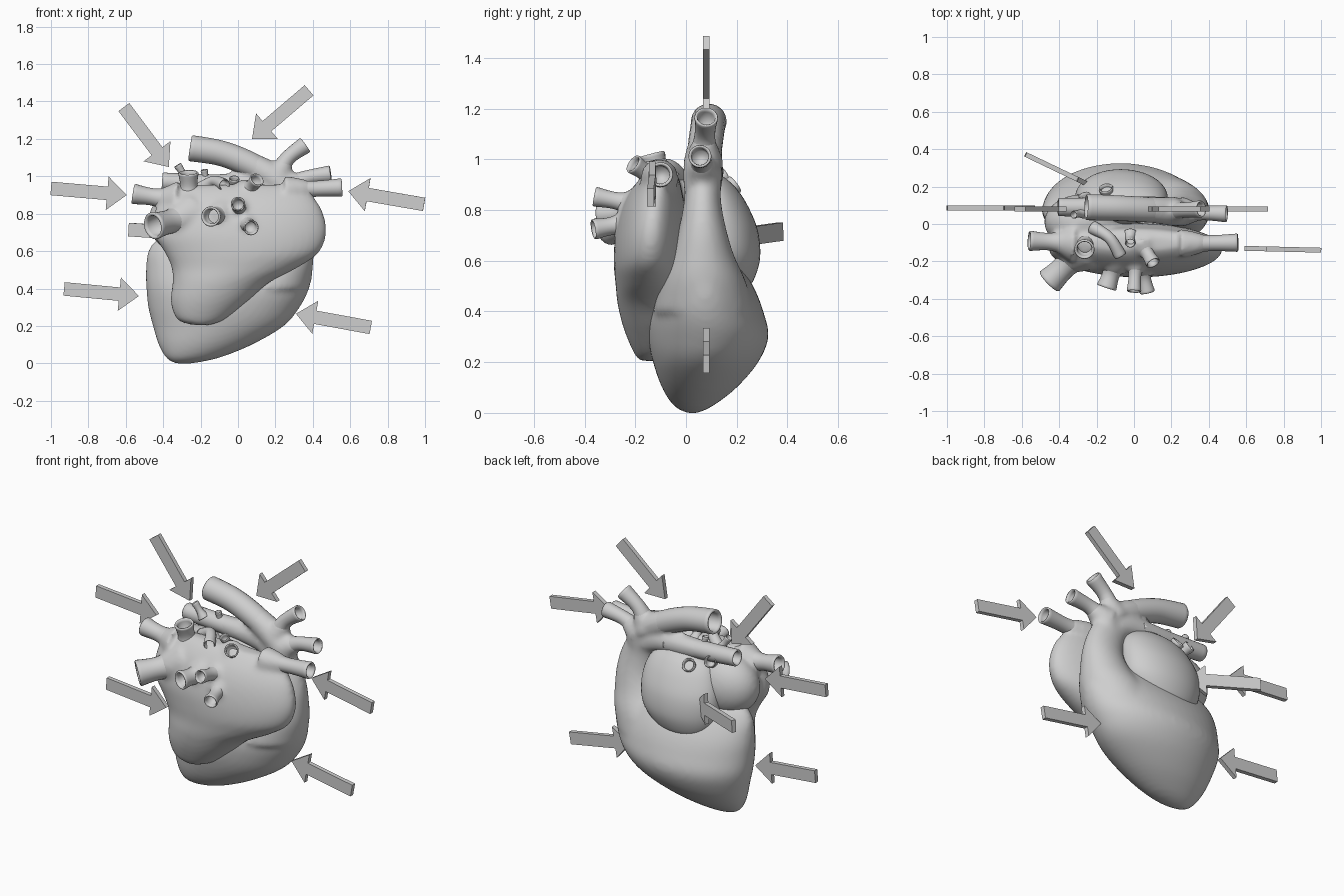
import bpy, bmesh, math
from mathutils import Vector

cube = bpy.data.objects.get("Cube")
if cube:
    bpy.data.objects.remove(cube, do_unlink=True)

GREY = (0.62, 0.62, 0.62, 1)
grey = bpy.data.materials.new("plain_grey")
grey.use_nodes = True
grey.diffuse_color = GREY
grey.node_tree.nodes["Principled BSDF"].inputs["Base Color"].default_value = GREY


def make_object(name, bm, smooth=True):
    bmesh.ops.recalc_face_normals(bm, faces=bm.faces)
    mesh = bpy.data.meshes.new(name)
    bm.to_mesh(mesh)
    bm.free()
    mesh.materials.append(grey)
    for p in mesh.polygons:
        p.use_smooth = smooth
    ob = bpy.data.objects.new(name, mesh)
    bpy.context.collection.objects.link(ob)
    return ob


def spline(keys, steps=6):
    """Smooth curve through tuples of any length."""
    out = []
    n = len(keys)
    for i in range(n - 1):
        a, b, c, d = (keys[max(0, min(n - 1, i + k))] for k in (-1, 0, 1, 2))
        for s in range(steps):
            t = s / steps
            out.append([0.5 * (2 * q + (r - p) * t + (2 * p - 5 * q + 4 * r - w) * t * t
                               + (3 * q - p - 3 * r + w) * t ** 3)
                        for p, q, r, w in zip(a, b, c, d)])
    return out + [list(keys[-1])]


def skin(bm, rings):
    """Join rings of points into a closed shell."""
    loops = [[bm.verts.new(p) for p in ring] for ring in rings]
    n = len(loops[0])
    for a, b in zip(loops, loops[1:]):
        for i in range(n):
            j = (i + 1) % n
            bm.faces.new((a[i], a[j], b[j], b[i]))
    bm.faces.new(loops[0])
    bm.faces.new(loops[-1])


def stack(bm, keys, sides=48):
    """Horizontal slices: z, left x, right x, front y, back y."""
    rings = []
    for z, x0, x1, y0, y1 in spline(keys):
        rings.append([Vector(((x0 + x1) / 2 + (x1 - x0) / 2 * math.cos(a),
                              (y0 + y1) / 2 + (y1 - y0) / 2 * math.sin(a), z))
                      for a in (2 * math.pi * i / sides for i in range(sides))])
    skin(bm, rings)


def tube(bm, keys, hollow=True, sides=24):
    """Round sweep along x, y, z, radius; the far end may be an open mouth."""
    pts = spline(keys)
    pos = [Vector(p[:3]) for p in pts]
    rad = [p[3] for p in pts]
    tan = [(pos[min(i + 1, len(pos) - 1)] - pos[max(i - 1, 0)]).normalized()
           for i in range(len(pos))]
    side = tan[0].orthogonal().normalized()
    rings = []

    def ring(c, t, r):
        up = t.cross(side)
        return [c + r * (math.cos(a) * side + math.sin(a) * up)
                for a in (2 * math.pi * i / sides for i in range(sides))]

    for i, t in enumerate(tan):
        if i:
            side = (tan[i - 1].rotation_difference(t) @ side).normalized()
        rings.append(ring(pos[i], t, rad[i]))
    if hollow:
        t, r = tan[-1], rad[-1]
        for back, f in ((-0.006, 0.93), (-0.004, 0.8), (0.01, 0.72), (r * 1.5, 0.68)):
            rings.append(ring(pos[-1] - t * back, t, r * f))
    skin(bm, rings)


def blob(bm, centre, radii):
    made = bmesh.ops.create_uvsphere(bm, u_segments=40, v_segments=24, radius=1)
    for v in made["verts"]:
        v.co = Vector(centre) + Vector([a * b for a, b in zip(v.co, radii)])


def vessel(name, start, end, r, flare=1.6, bend=(0, 0, 0), root=None):
    """Open-mouthed vessel with a flared root, also blended into a mass."""
    a, b = Vector(start), Vector(end)
    mid = (a + b) / 2 + Vector(bend)
    keys = [(*a, r * flare), (*mid, r * 0.95), (*b, r * 1.08)]
    if root:
        tube(root, [(*a, r * flare * 1.3), (*a.lerp(mid, 0.6), r * 1.3), (*mid, r * 0.8)], False)
    bm = bmesh.new()
    tube(bm, keys)
    make_object(name, bm)


def blend(ob, voxel=0.014, rounds=8):
    m = ob.modifiers.new("Fuse", 'REMESH')
    m.mode, m.voxel_size, m.use_smooth_shade = 'VOXEL', voxel, True
    s = ob.modifiers.new("Soften", 'SMOOTH')
    s.factor, s.iterations = 0.5, rounds


# Main lower body
body = bmesh.new()
stack(body, [(0.0, -0.34, -0.24, 0.0, 0.05), (0.03, -0.385, -0.1, -0.05, 0.11),
             (0.1, -0.425, 0.075, -0.095, 0.2), (0.2, -0.455, 0.245, -0.13, 0.285),
             (0.3, -0.48, 0.33, -0.15, 0.325), (0.4, -0.49, 0.38, -0.15, 0.305),
             (0.5, -0.492, 0.4, -0.12, 0.265), (0.6, -0.48, 0.395, -0.08, 0.2),
             (0.67, -0.42, 0.35, -0.04, 0.14), (0.7, -0.3, 0.25, 0.0, 0.08)])
# Broad flat ridge rising at the side, then curling over the back
stack(body, [(0.4, -0.1, 0.37, -0.13, 0.27), (0.52, 0.0, 0.4, -0.1, 0.235),
             (0.62, 0.1, 0.405, -0.06, 0.19), (0.72, 0.15, 0.4, -0.03, 0.16),
             (0.82, 0.14, 0.375, -0.01, 0.14), (0.91, 0.1, 0.33, 0.0, 0.135),
             (0.97, 0.1, 0.28, 0.02, 0.12)])
tube(body, [(0.25, 0.065, 0.87, 0.07), (0.12, 0.08, 0.94, 0.068),
            (-0.1, 0.09, 0.955, 0.058), (-0.32, 0.09, 0.965, 0.04)], False)
# Trunk of the great arch
tube(body, [(0.27, 0.065, 0.88, 0.075), (0.21, 0.065, 0.975, 0.075),
            (0.1, 0.075, 1.045, 0.07), (-0.03, 0.083, 1.1, 0.055)], False)
vessel("arch_upper_branch", (0.2, 0.068, 0.98), (0.355, 0.08, 1.165), 0.043, 1.5,
       (-0.015, 0, 0.02), body)
vessel("arch_side_branch", (0.26, 0.065, 0.94), (0.49, 0.055, 1.012), 0.042, 1.5,
       (-0.01, 0, 0.015), body)
blend(make_object("lower_body_and_ridge", body))

for name, keys in {
    "arch_tube": [(0.17, 0.07, 1.0, 0.066), (0.06, 0.077, 1.065, 0.068),
                  (-0.09, 0.085, 1.123, 0.068), (-0.25, 0.09, 1.15, 0.07)],
    "back_crossing_tube": [(0.05, 0.09, 0.95, 0.058), (-0.2, 0.09, 0.96, 0.052),
                           (-0.4, 0.09, 0.972, 0.048)],
}.items():
    bm = bmesh.new()
    tube(bm, keys)
    make_object(name, bm)

# Rounded chamber at the back
bm = bmesh.new()
stack(bm, [(0.48, -0.2, 0.0, 0.1, 0.23), (0.52, -0.27, 0.09, 0.05, 0.265),
           (0.61, -0.31, 0.165, 0.0, 0.292), (0.72, -0.31, 0.18, 0.0, 0.283),
           (0.82, -0.28, 0.17, 0.0, 0.242), (0.89, -0.23, 0.13, 0.02, 0.195),
           (0.93, -0.14, 0.06, 0.05, 0.15)])
make_object("back_chamber", bm)

# Front chamber: broad above, with a lobe hanging down
front = bmesh.new()
stack(front, [(0.205, -0.24, -0.15, -0.18, -0.1), (0.235, -0.325, -0.07, -0.205, -0.05),
              (0.33, -0.36, 0.05, -0.245, 0.0), (0.43, -0.35, 0.165, -0.27, 0.0),
              (0.51, -0.355, 0.315, -0.278, 0.0), (0.59, -0.39, 0.43, -0.285, 0.0),
              (0.69, -0.45, 0.472, -0.28, 0.005), (0.79, -0.45, 0.46, -0.258, 0.0),
              (0.87, -0.42, 0.42, -0.222, -0.015), (0.93, -0.36, 0.36, -0.175, -0.03),
              (0.955, -0.24, 0.27, -0.14, -0.07)])
blob(front, (-0.27, 0.01, 0.76), (0.21, 0.15, 0.18))
for name, start, end, r, flare in (
        ("upper_side_vessel", (-0.33, -0.1, 0.87), (-0.555, -0.09, 0.905), 0.05, 1.7),
        ("lower_side_vessel", (-0.28, -0.14, 0.78), (-0.45, -0.305, 0.735), 0.068, 1.5),
        ("opposite_side_vessel", (0.25, -0.105, 0.925), (0.55, -0.1, 0.94), 0.045, 1.35),
        ("top_vessel", (-0.26, -0.1, 0.88), (-0.265, -0.135, 1.015), 0.05, 1.5),
        ("front_vessel_wide", (-0.1, -0.2, 0.79), (-0.145, -0.335, 0.785), 0.05, 1.5),
        ("front_vessel_high", (0.01, -0.19, 0.82), (-0.0, -0.355, 0.852), 0.036, 1.6),
        ("front_vessel_low", (0.04, -0.22, 0.75), (0.07, -0.36, 0.725), 0.038, 1.6),
        ("top_front_vessel", (0.05, -0.12, 0.92), (0.1, -0.205, 0.98), 0.037, 1.6)):
    vessel(name, start, end, r, flare, root=front)
blend(make_object("front_chamber", front))

# Small vessels around the top and back
vessel("curved_small_vessel", (-0.22, -0.02, 0.92), (-0.075, -0.165, 0.955), 0.031, 1.2,
       (0.015, 0.02, 0.035))
vessel("thin_top_vessel", (-0.02, -0.06, 0.92), (-0.02, -0.1, 0.985), 0.026)
vessel("tiny_top_vessel", (-0.27, 0.06, 0.98), (-0.32, 0.05, 1.055), 0.02)
vessel("tiny_inner_vessel", (-0.17, 0.08, 0.97), (-0.18, 0.07, 1.03), 0.018)
vessel("back_low_vessel", (-0.13, 0.1, 0.83), (-0.15, 0.19, 0.9), 0.036)
vessel("back_side_vessel", (-0.23, 0.05, 0.88), (-0.265, 0.15, 0.935), 0.032)


# Flat pointer arrows
def arrow(name, tail, tip, thick=0.026):
    a, b = Vector(tail), Vector(tip)
    along = (b - a).normalized()
    depth = along.cross(Vector((0, 0, 1))).normalized()
    across = depth.cross(along)
    neck = (b - a).length - 0.105
    half = [(0, 0.036), (neck, 0.036), (neck, 0.09)]
    outline = half + [((b - a).length, 0)] + [(u, -w) for u, w in reversed(half)]
    bm = bmesh.new()
    face = bm.faces.new([bm.verts.new(a + along * u + across * w - depth * thick / 2)
                         for u, w in outline])
    ext = bmesh.ops.extrude_face_region(bm, geom=[face])
    for v in ext["geom"]:
        if isinstance(v, bmesh.types.BMVert):
            v.co += depth * thick
    make_object(name, bm, False)


for name, tail, tip in (
        ("arrow_top_left", (-0.61, 0.08, 1.37), (-0.37, 0.08, 1.05)),
        ("arrow_top_right", (0.38, 0.08, 1.46), (0.075, 0.08, 1.2)),
        ("arrow_upper_left", (-1.0, 0.085, 0.935), (-0.595, 0.085, 0.9)),
        ("arrow_upper_right", (0.995, -0.14, 0.85), (0.59, -0.13, 0.92)),
        ("arrow_lower_left", (-0.93, 0.085, 0.398), (-0.53, 0.085, 0.36)),
        ("arrow_lower_right", (0.71, 0.08, 0.192), (0.31, 0.08, 0.265)),
        ("arrow_back", (-0.58, 0.372, 0.715), (-0.21, 0.195, 0.69))):
    arrow(name, tail, tip)
